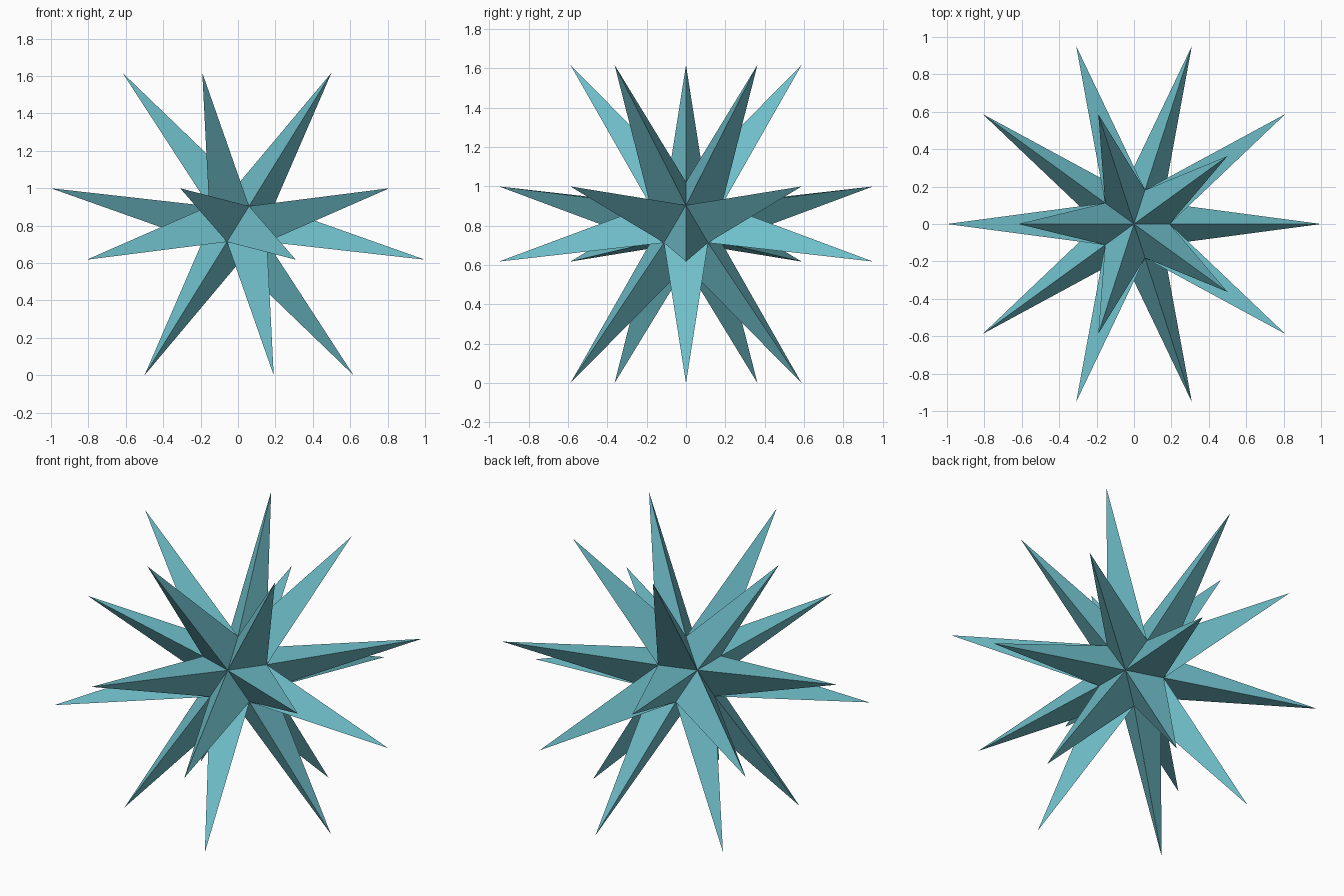
import bpy, bmesh, math

if "Cube" in bpy.data.objects:
    bpy.data.objects.remove(bpy.data.objects["Cube"])

PHI = (1 + math.sqrt(5)) / 2
CORE_R = 0.2135                                  # radius of the icosahedron core
TIP_R = math.hypot(1, 0.5 / PHI ** 2)            # radius of the spike tips
CENTRE_Z = PHI / 2

teal = bpy.data.materials.new("teal")
teal.diffuse_color = (0.16, 0.52, 0.59, 1)
teal.use_nodes = True
teal.node_tree.nodes["Principled BSDF"].inputs["Base Color"].default_value = teal.diffuse_color

# Icosahedron core, with every face pulled out into a three-sided spike
bm = bmesh.new()
bmesh.ops.create_icosphere(bm, subdivisions=1, radius=CORE_R)
tips = bmesh.ops.poke(bm, faces=bm.faces[:])["verts"]
for v in tips:
    v.co = v.co.normalized() * TIP_R
bmesh.ops.translate(bm, verts=bm.verts[:], vec=(0, 0, CENTRE_Z))
bmesh.ops.recalc_face_normals(bm, faces=bm.faces[:])

mesh = bpy.data.meshes.new("spiked_star")
bm.to_mesh(mesh)
bm.free()
mesh.materials.append(teal)
star = bpy.data.objects.new("spiked_star", mesh)
bpy.context.collection.objects.link(star)
